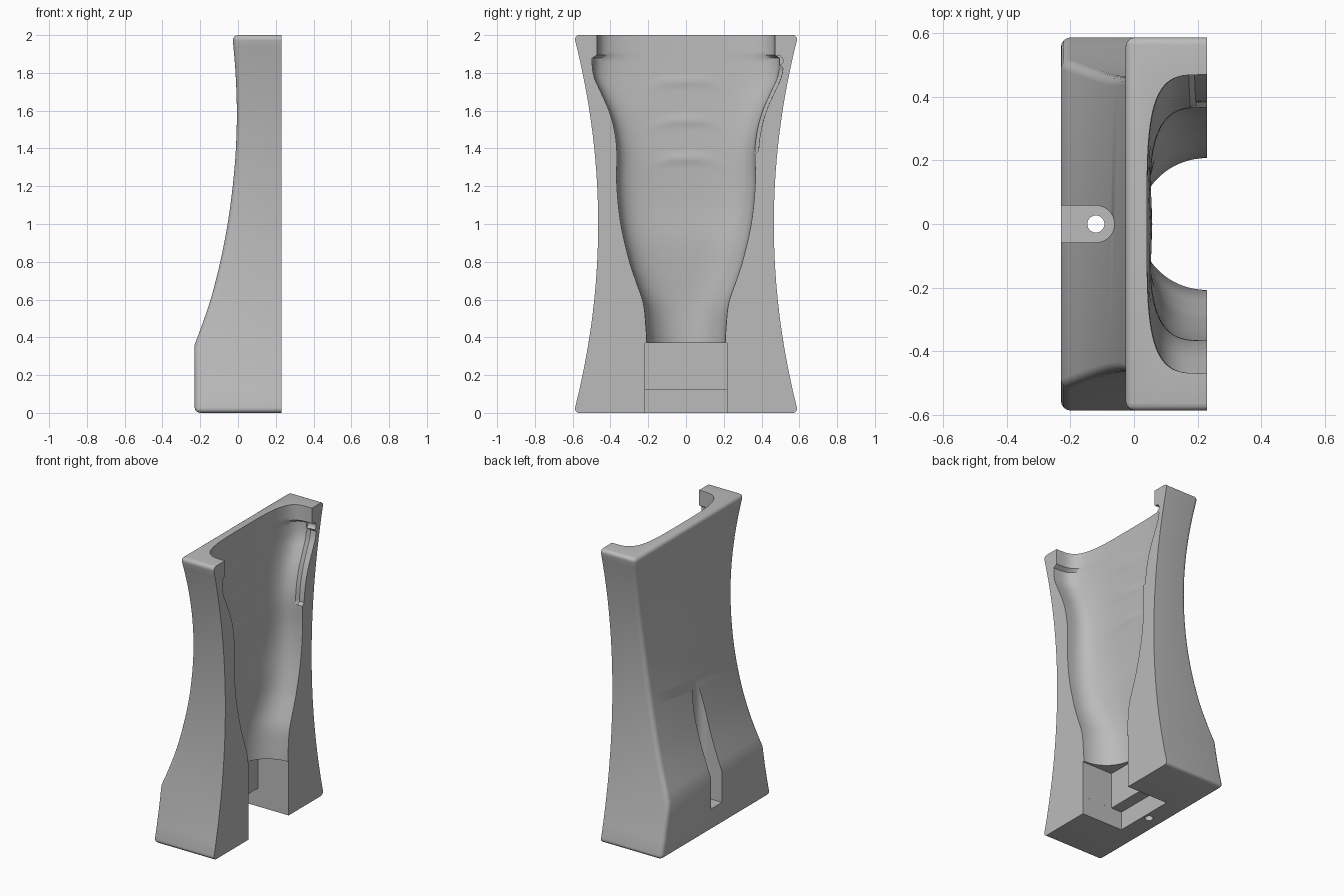
import bpy, bmesh, math

cube = bpy.data.objects.get("Cube")
if cube:
    bpy.data.objects.remove(cube, do_unlink=True)

FACE = 0.23      # x of the flat mating face
HALF_Y = 0.594

grey = bpy.data.materials.new("plain grey")
grey.use_nodes = True
grey.diffuse_color = (0.5, 0.5, 0.5, 1)
grey.node_tree.nodes["Principled BSDF"].inputs["Base Color"].default_value = (0.5, 0.5, 0.5, 1)


def curve(points, z):
    """Smooth interpolation through (z, value) pairs."""
    z = min(max(z, points[0][0]), points[-1][0])
    i = max(k for k in range(len(points) - 1) if points[k][0] <= z)
    def slope(k):
        a, b = points[max(k - 1, 0)], points[min(k + 1, len(points) - 1)]
        return (b[1] - a[1]) / (b[0] - a[0])
    (z0, v0), (z1, v1) = points[i], points[i + 1]
    h = z1 - z0
    t = (z - z0) / h
    return ((2*t**3 - 3*t*t + 1) * v0 + (t**3 - 2*t*t + t) * h * slope(i)
            + (3*t*t - 2*t**3) * v1 + (t**3 - t*t) * h * slope(i + 1))


def loft(bm, rings):
    """Closed solid through rings of equal point count."""
    rows = [[bm.verts.new(p) for p in ring] for ring in rings]
    n = len(rows[0])
    for a, b in zip(rows, rows[1:]):
        for k in range(n):
            bm.faces.new((a[k], a[(k + 1) % n], b[(k + 1) % n], b[k]))
    bm.faces.new(rows[0])
    bm.faces.new(rows[-1])
    bmesh.ops.recalc_face_normals(bm, faces=bm.faces)


def make(name, bm):
    mesh = bpy.data.meshes.new(name)
    bm.to_mesh(mesh)
    bm.free()
    mesh.materials.append(grey)
    ob = bpy.data.objects.new(name, mesh)
    bpy.context.collection.objects.link(ob)
    return ob


def prism(name, outline, z0, z1):
    bm = bmesh.new()
    loft(bm, [[(x, y, z) for x, y in outline] for z in (z0, z1)])
    return make(name, bm)


def box(x0, x1, y):
    return [(x0, -y), (x1, -y), (x1, y), (x0, y)]


def arc(cx, r, start, end, n):
    return [(cx + r * math.cos(start + (end - start) * k / n),
             r * math.sin(start + (end - start) * k / n)) for k in range(n + 1)]


# Outer block: waisted sides, swept back, rounded rear edges
BACK = [(0.36, -0.23), (0.4, -0.214), (0.6, -0.145), (0.8, -0.094), (1.0, -0.055),
        (1.2, -0.028), (1.4, -0.011), (1.6, -0.006), (1.8, -0.013), (2.0, -0.03)]
levels = [0, 0.12, 0.24, 0.36] + [0.36 + 0.0656 * k for k in range(1, 25)] + [2.0]
rings = []
for z in levels:
    y = HALF_Y - 0.129 * (1 - (z - 1) ** 2)
    x = curve(BACK, z) if z > 0.36 else -0.23
    rings.append([(px, py, z) for px, py in box(x, FACE, y)])
bm = bmesh.new()
loft(bm, rings)
rounded = []
for e in bm.edges:
    a, b = e.verts
    on_face = a.co.x > FACE - 0.001 and b.co.x > FACE - 0.001
    upright = abs(a.co.z - b.co.z) > 0.01
    end = not upright and (a.co.z < 0.001 or a.co.z > 1.999)
    if not on_face and (upright or end):
        rounded.append(e)
bmesh.ops.bevel(bm, geom=rounded, offset=0.03, segments=4, profile=0.5, affect='EDGES')
body = make("shell_body", bm)

# Main cavity: lofted sections from round neck to wide square-ish mouth
WIDTH = [(0.36, 0.207), (0.45, 0.212), (0.58, 0.226), (0.7, 0.266), (0.8, 0.299),
         (1.0, 0.345), (1.2, 0.366), (1.4, 0.367), (1.5, 0.38), (1.6, 0.408),
         (1.7, 0.452), (1.78, 0.487), (1.86, 0.497), (2.05, 0.49)]
DEPTH = [(0.36, 0.215), (0.6, 0.208), (0.9, 0.186), (1.1, 0.188), (1.4, 0.18), (2.05, 0.19)]
POWER = [(0.36, 2.0), (0.6, 2.2), (0.9, 2.7), (1.3, 3.4), (2.05, 4.0)]
STEPS = 56


def cavity_ring(z):
    w, d, p = curve(WIDTH, z), curve(DEPTH, z), curve(POWER, z)
    if z > 1.89:
        w = 0.47
    pts = [(0.32, -w, z)]
    for k in range(STEPS + 1):
        t = math.pi * k / STEPS
        c, s = -math.cos(t), max(math.sin(t), 0)
        y = w * math.copysign(abs(c) ** (2 / p), c)
        x = FACE - d * s ** (2 / p)
        # shallow raised creases on the cavity floor
        for crease in (1.35, 1.55, 1.76):
            x += 0.008 * math.exp(-((z - crease + y * y) / 0.022) ** 2 - (y / 0.13) ** 2)
        pts.append((x, y, z))
    pts.append((0.32, w, z))
    # narrow seam ledge along the left edge of the opening
    if 1.37 < z < 1.84:
        pts = [(x, y + 0.018 if y > 0 and x > 0.18 else y, z) for x, y, z in pts]
    return pts


bm = bmesh.new()
loft(bm, [cavity_ring(0.355 + 0.0175 * k) for k in range(96)])
cutters = [make("cavity_cutter", bm)]

# Stepped socket at the foot
cutters.append(prism("socket_cutter", box(0.0, 0.32, 0.217), -0.05, 0.37))
cutters.append(prism("socket_step_cutter", box(-0.08, 0.32, 0.2171), -0.06, 0.125))

# Rear screw channel with a round inner end, and its through hole
channel = [(-0.4, -0.06)] + arc(-0.12, 0.058, -math.pi / 2, math.pi / 2, 20) + [(-0.4, 0.06)]
cutters.append(prism("channel_cutter", channel, 0.15, 1.3))
cutters.append(prism("screw_hole_cutter", arc(-0.12, 0.027, 0, math.tau * 23 / 24, 23), -0.05, 0.3))

# Small latch pocket beside the mouth
bm = bmesh.new()
loft(bm, [[(x, 0.488 + a, 1.865 + b) for a, b in arc(0, 0.026, 0, math.tau * 15 / 16, 15)]
          for x in (0.17, 0.32)])
cutters.append(make("latch_cutter", bm))

bpy.context.view_layer.objects.active = body
for cutter in cutters:
    mod = body.modifiers.new(cutter.name, 'BOOLEAN')
    mod.operation = 'DIFFERENCE'
    mod.solver = 'EXACT'
    mod.object = cutter
    cutter.hide_render = True
    bpy.ops.object.modifier_apply(modifier=mod.name)
    bpy.data.objects.remove(cutter, do_unlink=True)

bpy.ops.object.select_all(action='DESELECT')
body.select_set(True)
bpy.ops.object.shade_smooth_by_angle(angle=math.radians(32))
